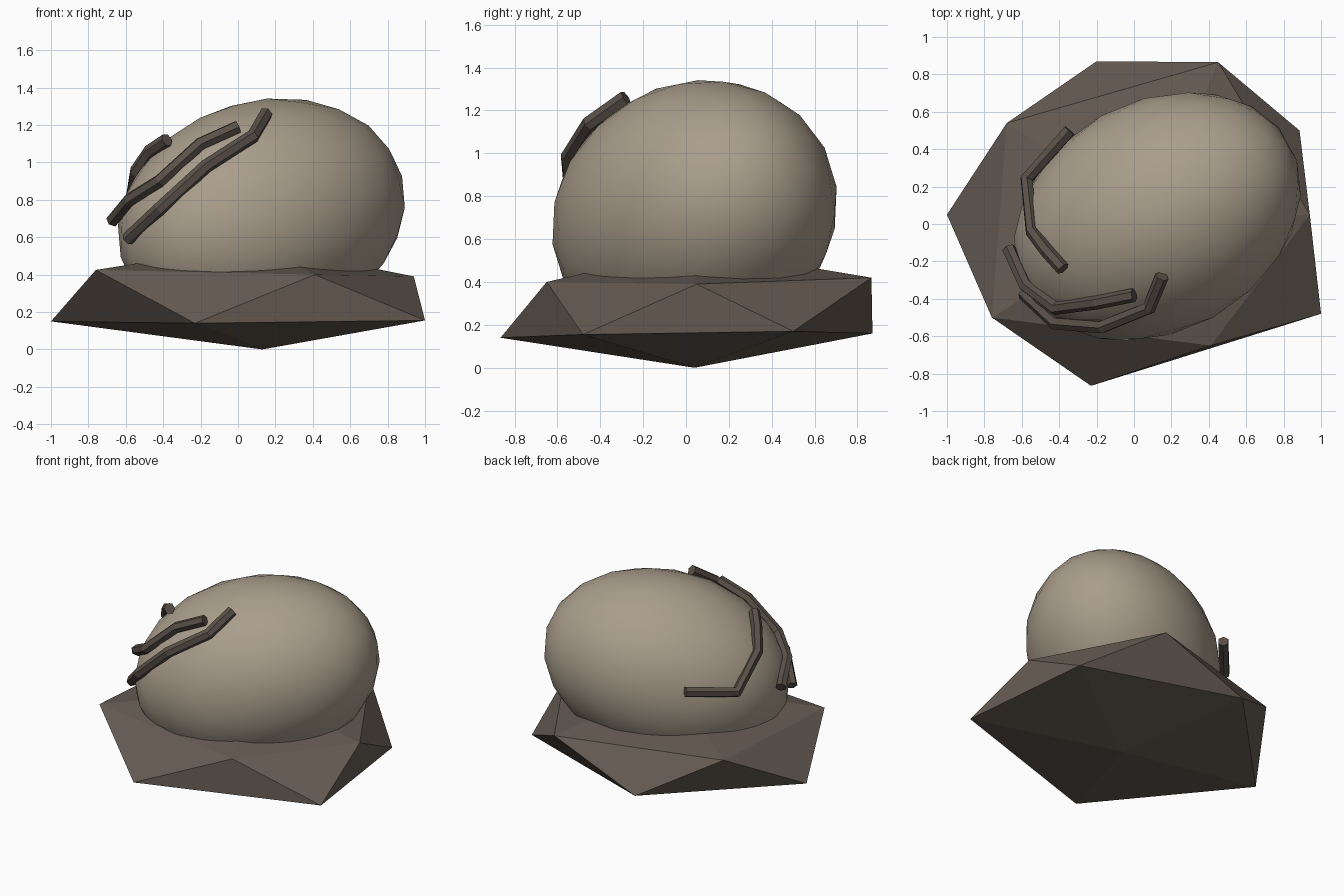
import bpy
import bmesh
from math import radians

if "Cube" in bpy.data.objects:
    bpy.data.objects.remove(bpy.data.objects["Cube"])


def material(name, rgb):
    m = bpy.data.materials.new(name)
    m.diffuse_color = (*rgb, 1)
    m.use_nodes = True
    m.node_tree.nodes["Principled BSDF"].inputs["Base Color"].default_value = m.diffuse_color
    return m


stone_mat = material("light_stone", (0.40, 0.34, 0.26))
base_mat = material("dark_stone", (0.13, 0.105, 0.085))
root_mat = material("root", (0.10, 0.08, 0.065))

# Faceted base rock: a squashed, irregular icosahedron
lower = [(-1, .05, .15), (-.23, -.865, .14), (1, -.48, .155), (.885, .5, .17), (-.2, .87, .16)]
upper = [(-.76, -.5, .425), (.41, -.65, .40), (.94, .05, .39), (.45, .865, .42), (-.68, .54, .42)]
bm = bmesh.new()
lo = [bm.verts.new(p) for p in lower]
up = [bm.verts.new(p) for p in upper]
bottom = bm.verts.new((.13, .04, 0))
top = bm.verts.new((.1, .03, .56))
for i in range(5):
    j = (i + 1) % 5
    bm.faces.new((bottom, lo[j], lo[i]))
    bm.faces.new((lo[i], lo[j], up[i]))
    bm.faces.new((up[i], lo[j], up[j]))
    bm.faces.new((up[i], up[j], top))
bmesh.ops.recalc_face_normals(bm, faces=bm.faces)
mesh = bpy.data.meshes.new("base_rock")
bm.to_mesh(mesh)
bm.free()
base = bpy.data.objects.new("base_rock", mesh)
bpy.context.collection.objects.link(base)
mesh.materials.append(base_mat)

# Smooth egg-shaped boulder, tilted and turned
bpy.ops.mesh.primitive_ico_sphere_add(subdivisions=3, radius=1, location=(.125, .04, .71),
                                      rotation=(0, radians(-16), radians(29)))
boulder = bpy.context.object
boulder.name = "boulder"
boulder.scale = (.825, .617, .617)
bpy.ops.object.shade_smooth()
boulder.data.materials.append(stone_mat)


# Roots draped over the boulder
def root(name, points):
    cu = bpy.data.curves.new(name, 'CURVE')
    cu.dimensions = '3D'
    cu.bevel_depth = .037
    cu.bevel_resolution = 1
    cu.use_fill_caps = True
    sp = cu.splines.new('POLY')
    sp.points.add(len(points) - 1)
    for sp_pt, p in zip(sp.points, points):
        sp_pt.co = (*p, 1)
    sp.use_smooth = False
    cu.materials.append(root_mat)
    ob = bpy.data.objects.new(name, cu)
    bpy.context.collection.objects.link(ob)


root("root_left", [(-.38, -.24, 1.12), (-.47, -.14, 1.06), (-.545, -.04, .95),
                   (-.575, .24, .77), (-.345, .5, .81)])
root("root_middle", [(0, -.38, 1.19), (-.2, -.42, 1.10), (-.42, -.45, .90),
                     (-.58, -.33, .80), (-.67, -.13, .69)])
root("root_front", [(.15, -.28, 1.26), (.08, -.45, 1.14), (-.17, -.55, .98),
                    (-.42, -.53, .75), (-.59, -.37, .59)])
